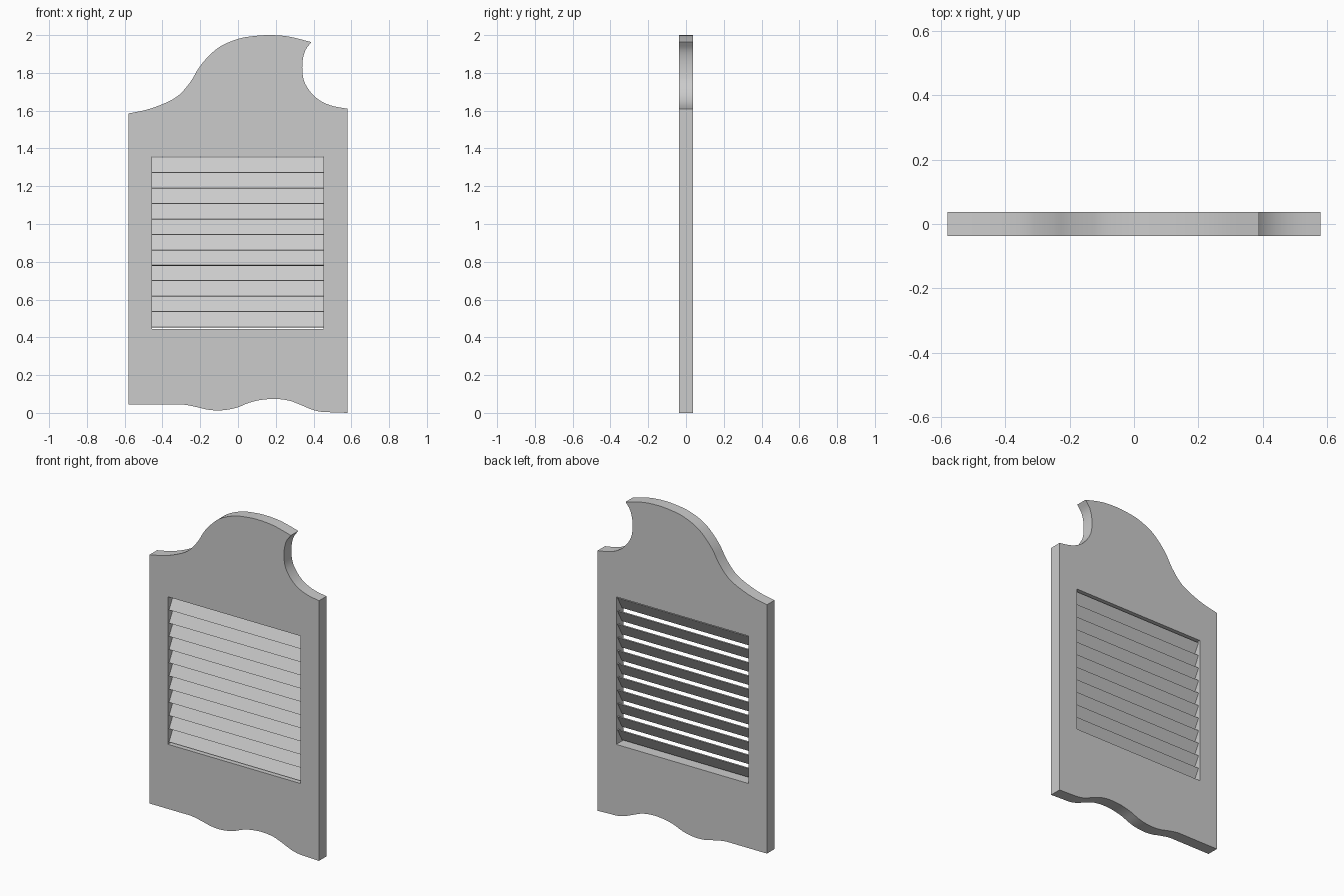
import bpy, bmesh, math
from mathutils import Vector

if "Cube" in bpy.data.objects:
    bpy.data.objects.remove(bpy.data.objects["Cube"])

HALF_T = 0.0365


def smooth(pts, n=4):
    """Catmull-Rom curve through the points, ends included."""
    p = [Vector(q) for q in pts]
    p = [2 * p[0] - p[1]] + p + [2 * p[-1] - p[-2]]
    out = []
    for i in range(1, len(p) - 2):
        a, b, c, d = p[i - 1:i + 3]
        for k in range(n):
            t = k / n
            out.append(0.5 * (2 * b + (c - a) * t + (2 * a - 5 * b + 4 * c - d) * t**2
                              + (3 * b - a - 3 * c + d) * t**3))
    return out + [p[-2]]


# Outline: crown, bitten notch, wavy foot
crown = smooth([(-.58, 1.585), (-.48, 1.606), (-.38, 1.643), (-.31, 1.685), (-.25, 1.755),
                (-.205, 1.83), (-.15, 1.894), (-.09, 1.942), (0, 1.98), (.085, 1.995),
                (.17, 2.0), (.27, 1.992), (.388, 1.963)])
notch = smooth([(.388, 1.963), (.357, 1.92), (.342, 1.862), (.342, 1.793), (.357, 1.74),
                (.394, 1.687), (.44, 1.65), (.5, 1.625), (.58, 1.61)])
foot = smooth([(.58, 0), (.5, .003), (.44, .006), (.39, .018), (.325, .045), (.27, .065),
               (.2, .074), (.125, .069), (.06, .054), (0, .03), (-.055, .017), (-.113, .013),
               (-.165, .018), (-.22, .031), (-.29, .044), (-.36, .045), (-.58, .045)])
X0, X1, Z0, Z1 = -.455, .452, .445, 1.358
window = [(X0, Z0), (X0, Z1), (X1, Z1), (X1, Z0)]

# Door panel with a rectangular opening
cu = bpy.data.curves.new("door_panel", 'CURVE')
cu.dimensions = '2D'
cu.fill_mode = 'BOTH'
cu.extrude = HALF_T
for loop in (crown + notch[1:] + foot, window):
    s = cu.splines.new('POLY')
    s.points.add(len(loop) - 1)
    for pt, q in zip(s.points, loop):
        pt.co = (q[0], q[1], 0, 1)
    s.use_cyclic_u = True
panel = bpy.data.objects.new("door_panel", cu)
bpy.context.collection.objects.link(panel)
panel.rotation_euler.x = math.pi / 2
bpy.context.view_layer.objects.active = panel
panel.select_set(True)
bpy.ops.object.convert(target='MESH')
panel = bpy.context.object
bm = bmesh.new()
bm.from_mesh(panel.data)
bmesh.ops.remove_doubles(bm, verts=bm.verts, dist=1e-5)
bmesh.ops.recalc_face_normals(bm, faces=bm.faces)
bm.to_mesh(panel.data)
bm.free()
bpy.ops.object.shade_smooth_by_angle(angle=math.radians(30))

# Louvre slats: lower edge forward, upper edge back
COUNT, PITCH, DEPTH, HEIGHT, THICK = 11, .0817, .05, .079, .006
tilt = math.atan2(DEPTH - THICK, HEIGHT)
length = math.hypot(DEPTH - THICK, HEIGHT)
for i in range(COUNT):
    z = (Z0 + Z1) / 2 + (i - (COUNT - 1) / 2) * PITCH
    bpy.ops.mesh.primitive_cube_add(size=1, location=((X0 + X1) / 2, 0, z),
                                    rotation=(-tilt, 0, 0))
    slat = bpy.context.object
    slat.name = f"slat_{i + 1}"
    slat.scale = (X1 - X0, THICK, length)
